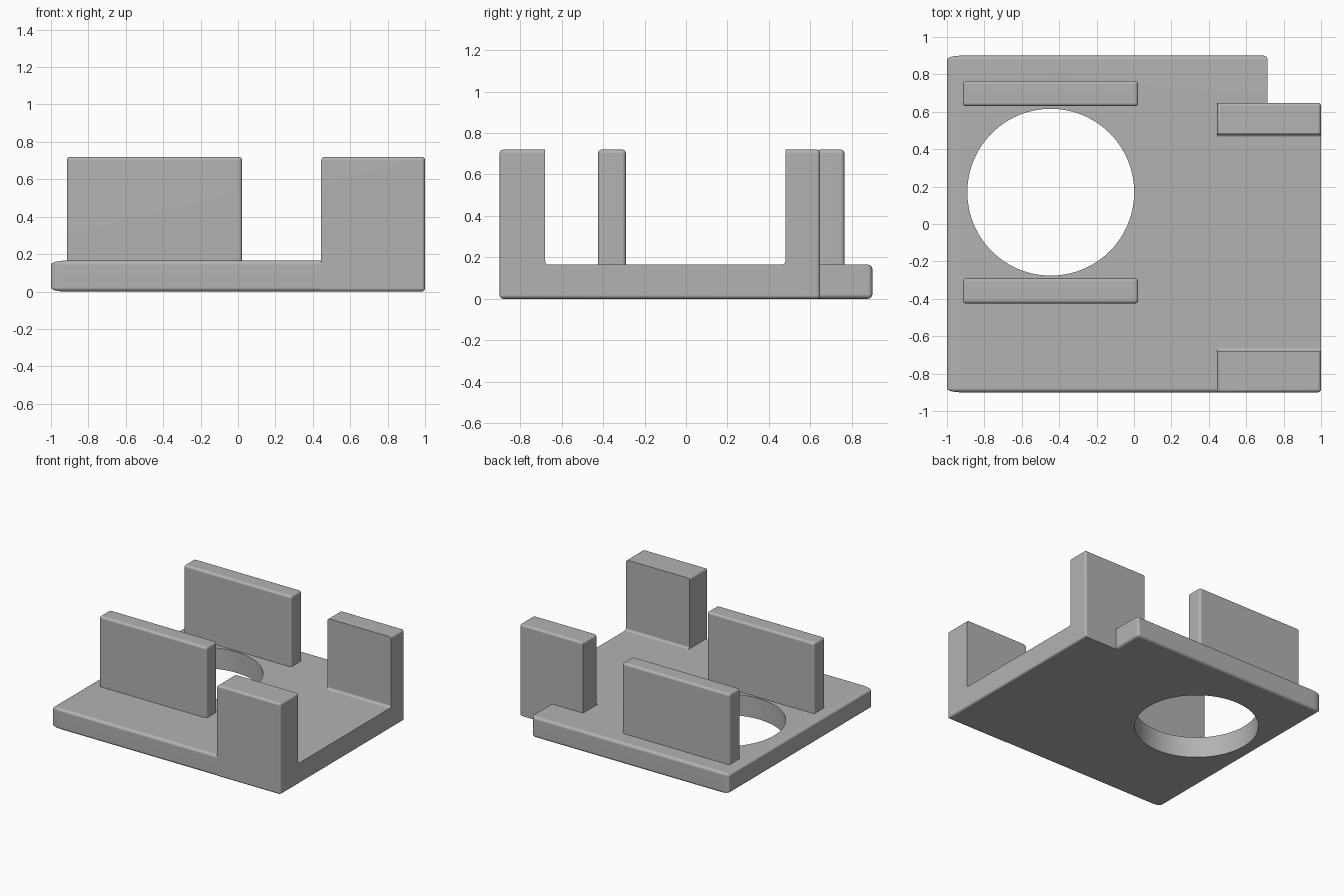
import bpy, bmesh, math

cube = bpy.data.objects.get("Cube")
if cube:
    bpy.data.objects.remove(cube, do_unlink=True)

grey = bpy.data.materials.new("plain grey")
grey.use_nodes = True
colour = (0.45, 0.45, 0.45, 1)
grey.diffuse_color = colour
grey.node_tree.nodes["Principled BSDF"].inputs["Base Color"].default_value = colour

THICK, TOP, SEAM = 0.165, 0.72, 0.445


def near(a, b):
    return abs(a - b) < 1e-4


def prism(points, depth, rounded, radius):
    """Extrude a closed outline by a vector and round the edges the rule picks."""
    bm = bmesh.new()
    face = bm.faces.new([bm.verts.new(p) for p in points])
    out = bmesh.ops.extrude_face_region(bm, geom=[face], use_keep_orig=True)
    moved = [v for v in out["geom"] if isinstance(v, bmesh.types.BMVert)]
    bmesh.ops.translate(bm, verts=moved, vec=depth)
    bmesh.ops.recalc_face_normals(bm, faces=bm.faces[:])
    edges = [e for e in bm.edges if rounded(e.verts[0].co, e.verts[1].co)]
    bmesh.ops.bevel(bm, geom=edges, offset=radius, segments=4,
                    profile=0.5, affect='EDGES', clamp_overlap=True)
    return bm


def add_object(name, bm):
    bmesh.ops.recalc_face_normals(bm, faces=bm.faces[:])
    mesh = bpy.data.meshes.new(name)
    bm.to_mesh(mesh)
    bm.free()
    obj = bpy.data.objects.new(name, mesh)
    bpy.context.collection.objects.link(obj)
    mesh.materials.append(grey)
    return obj


def finish(obj):
    bpy.ops.object.select_all(action='DESELECT')
    obj.select_set(True)
    bpy.context.view_layer.objects.active = obj
    bpy.ops.object.shade_smooth_by_angle(angle=math.radians(35))
    weighted = obj.modifiers.new("flat faces", 'WEIGHTED_NORMAL')
    weighted.keep_sharp = True


# Base plate, ending in a stepped seam where the post bracket joins it
outline = [(-1, -0.9), (SEAM, -0.9), (SEAM, 0.648), (0.715, 0.648), (0.715, 0.9), (-1, 0.9)]


def plate_edge(a, b):
    def outer(test):
        return test(a) and test(b)
    return (outer(lambda p: near(p.x, -1)) or outer(lambda p: near(p.y, 0.9))
            or (near(a.y, -0.9) and near(b.y, -0.9) and not near(a.x, b.x))
            or (outer(lambda p: near(p.x, 0.715)) and near(a.z, b.z) and near(a.z, 0)))


bm = prism([(x, y, 0) for x, y in outline], (0, 0, THICK), plate_edge, 0.022)
# The left edge has a long, shallow rounding
for v in bm.verts:
    if v.co.x < -0.95:
        v.co.x = -1 + (v.co.x + 1) * 3.2
plate = add_object("base_plate", bm)

# Round hole through the plate
bpy.ops.mesh.primitive_cylinder_add(vertices=96, radius=0.446, depth=1, location=(-0.445, 0.17, 0))
cutter = bpy.context.object
cutter.name = "hole_cutter"
cutter.hide_render = True
cut = plate.modifiers.new("hole", 'BOOLEAN')
cut.operation = 'DIFFERENCE'
cut.solver = 'EXACT'
cut.object = cutter
bpy.context.view_layer.objects.active = plate
bpy.ops.object.modifier_apply(modifier=cut.name)
bpy.data.objects.remove(cutter, do_unlink=True)
finish(plate)

# Right strip of the base with its two corner posts, as one U profile
profile = [(-0.9, 0), (0.648, 0), (0.648, TOP), (0.48, TOP),
           (0.48, THICK), (-0.68, THICK), (-0.68, TOP), (-0.9, TOP)]


def bracket_edge(a, b):
    along_x = not near(a.x, b.x)
    outside = near(a.y, b.y) and (near(a.y, -0.9) or near(a.y, 0.648))
    at_top = near(a.z, TOP) and near(b.z, TOP)
    if along_x:
        inner_corner = near(a.z, THICK)
        front_bottom = near(a.z, 0) and near(a.y, -0.9)
        return inner_corner or front_bottom or (at_top and outside)
    at_side = near(a.x, 1)
    return at_top or (at_side and (outside or (near(a.z, 0) and near(b.z, 0))))


bm = prism([(SEAM, y, z) for y, z in profile], (1 - SEAM, 0, 0), bracket_edge, 0.018)
finish(add_object("post_bracket", bm))


# Two upright walls either side of the hole
def wall_edge(a, b):
    return not (near(a.z, THICK) and near(b.z, THICK))


for name, y0, y1 in (("front_wall", -0.425, -0.29), ("back_wall", 0.63, 0.765)):
    corners = [(-0.915, y0), (0.022, y0), (0.022, y1), (-0.915, y1)]
    bm = prism([(x, y, THICK) for x, y in corners], (0, 0, TOP - THICK), wall_edge, 0.018)
    finish(add_object(name, bm))
